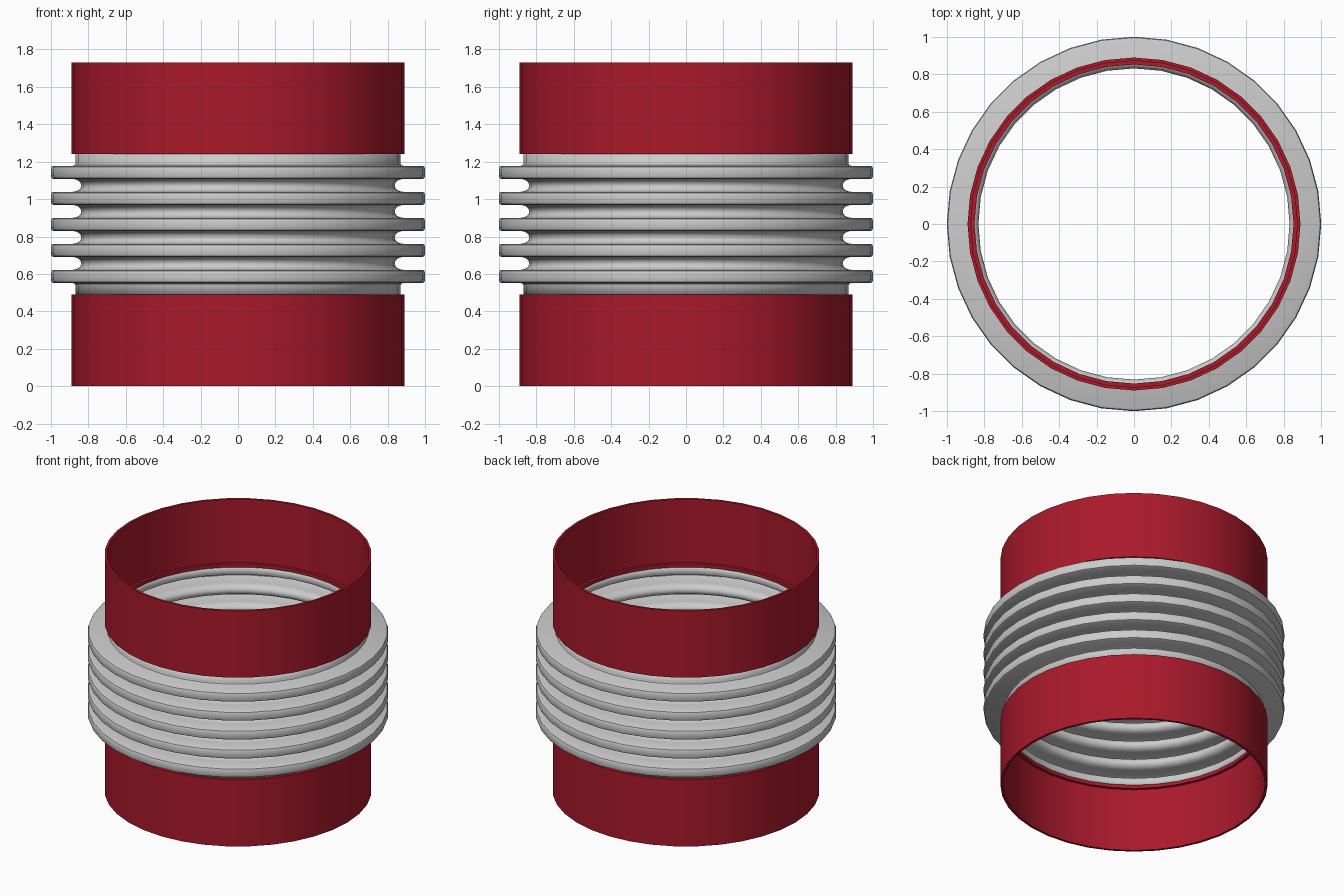
import bpy, math

if "Cube" in bpy.data.objects:
    bpy.data.objects.remove(bpy.data.objects["Cube"])

SIDES = 36
MID_Z = 0.865          # mirror height of the whole joint


def lathe(name, profile, closed, material=None):
    """Revolve (radius, z) points around z."""
    n = len(profile)
    verts = []
    for s in range(SIDES):
        a = 2 * math.pi * s / SIDES
        verts += [(r * math.cos(a), r * math.sin(a), z) for r, z in profile]
    faces = []
    for s in range(SIDES):
        p, q = s * n, ((s + 1) % SIDES) * n
        for i in range(n if closed else n - 1):
            j = (i + 1) % n
            faces.append((p + i, q + i, q + j, p + j))
    mesh = bpy.data.meshes.new(name)
    mesh.from_pydata(verts, [], faces)
    obj = bpy.data.objects.new(name, mesh)
    bpy.context.collection.objects.link(obj)
    if material:
        mesh.materials.append(material)
    bpy.ops.object.select_all(action='DESELECT')
    obj.select_set(True)
    bpy.context.view_layer.objects.active = obj
    bpy.ops.object.shade_smooth_by_angle(angle=math.radians(35))
    return obj


red = bpy.data.materials.new("red_paint")
red.diffuse_color = (0.40, 0.010, 0.024, 1)
red.use_nodes = True
red.node_tree.nodes["Principled BSDF"].inputs["Base Color"].default_value = red.diffuse_color

# Pipe ends: thin tube with an inward lip beside the bellows
pipe = [(0.89, 0), (0.89, 0.49), (0.853, 0.49), (0.853, 0.465),
        (0.873, 0.465), (0.873, 0)]
lathe("lower_pipe", pipe, True, red)
lathe("upper_pipe", [(r, 2 * MID_Z - z) for r, z in reversed(pipe)], True, red)

# Bellows: neck, five hollow crests joined by rounded valleys, neck
PITCH, HALF, COUNT = 0.139, 0.032, 5
first = MID_Z - PITCH * (COUNT - 1) / 2
neck = [(0.865, 0.488), (0.865, first - HALF - 0.018),
        (0.870, first - HALF - 0.006), (0.884, first - HALF)]
profile = list(neck)
for k in range(COUNT):
    c = first + k * PITCH
    # crest with softened corners
    profile += [(0.986, c - HALF), (0.994, c - HALF + 0.004),
                (0.998, c - HALF + 0.014), (0.998, c + HALF - 0.014),
                (0.994, c + HALF - 0.004), (0.986, c + HALF)]
    # valley
    if k < COUNT - 1:
        for i in range(9):
            t = math.pi * i / 8
            profile.append((0.885 - 0.05 * math.sin(t),
                            c + PITCH / 2 - (PITCH / 2 - HALF) * math.cos(t)))
profile += [(r, 2 * MID_Z - z) for r, z in reversed(neck)]

bellows = lathe("bellows", profile, False)
sheet = bellows.modifiers.new("sheet_thickness", 'SOLIDIFY')
sheet.thickness = 0.006
sheet.offset = 0
